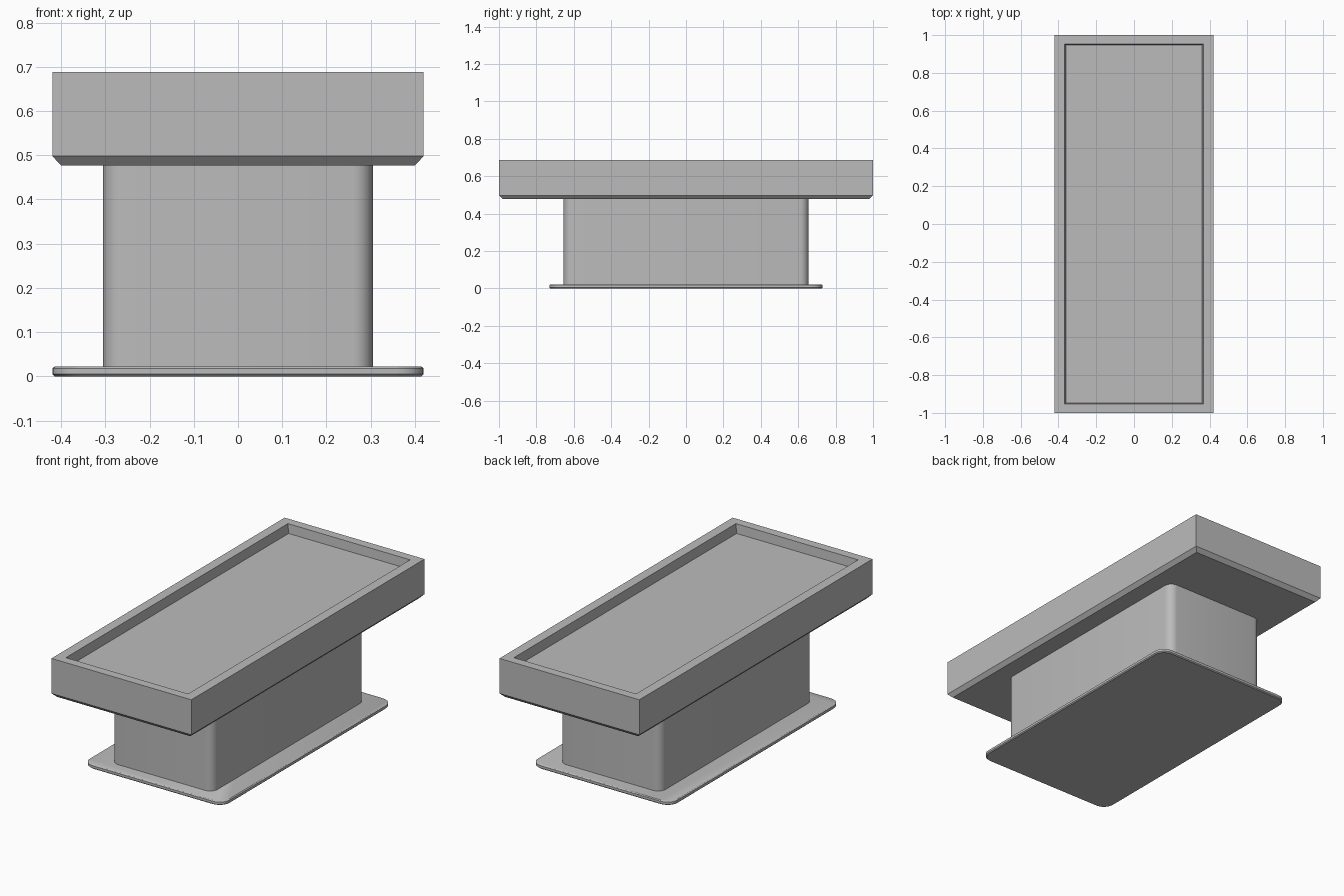
import bpy, bmesh, math

old = bpy.data.objects.get("Cube")
if old:
    bpy.data.objects.remove(old, do_unlink=True)

grey = bpy.data.materials.new("plain_grey")
grey.use_nodes = True
colour = (0.5, 0.5, 0.5, 1)
grey.diffuse_color = colour
grey.node_tree.nodes["Principled BSDF"].inputs["Base Color"].default_value = colour


def outline(hx, hy, radius, steps=6):
    """Rectangle outline with optional rounded corners."""
    if radius == 0:
        return [(hx, hy), (-hx, hy), (-hx, -hy), (hx, -hy)]
    points = []
    for i, (sx, sy) in enumerate([(1, 1), (-1, 1), (-1, -1), (1, -1)]):
        for k in range(steps + 1):
            a = math.pi / 2 * (i + k / steps)
            points.append((sx * (hx - radius) + radius * math.cos(a),
                           sy * (hy - radius) + radius * math.sin(a)))
    return points


def loft(name, rings, radius=0):
    """Skin rings of (half width, half length, height), capping both ends."""
    bm = bmesh.new()
    loops = [[bm.verts.new((x, y, z)) for x, y in outline(hx, hy, radius)]
             for hx, hy, z in rings]
    for low, high in zip(loops, loops[1:]):
        n = len(low)
        for i in range(n):
            j = (i + 1) % n
            bm.faces.new((low[i], low[j], high[j], high[i]))
    bm.faces.new(loops[0][::-1])
    bm.faces.new(loops[-1])
    bmesh.ops.recalc_face_normals(bm, faces=bm.faces)
    mesh = bpy.data.meshes.new(name)
    bm.to_mesh(mesh)
    bm.free()
    mesh.materials.append(grey)
    obj = bpy.data.objects.new(name, mesh)
    bpy.context.collection.objects.link(obj)
    if radius:
        bpy.ops.object.select_all(action='DESELECT')
        obj.select_set(True)
        bpy.context.view_layer.objects.active = obj
        bpy.ops.object.shade_smooth_by_angle(angle=math.radians(35))
    return obj


# Thin foot plate with softened edges
loft("base_plate", [(0.415, 0.725, 0), (0.42, 0.73, 0.005),
                    (0.42, 0.73, 0.018), (0.415, 0.725, 0.022)], 0.06)

# Pedestal with rounded upright corners
loft("pedestal", [(0.305, 0.655, 0.015), (0.305, 0.655, 0.48)], 0.045)

# Tray top: chamfered underside, flat rim and shallow recess
loft("tray_top", [(0.4, 0.98, 0.477), (0.42, 1, 0.498), (0.42, 1, 0.688),
                  (0.367, 0.952, 0.688), (0.36, 0.948, 0.638)])
